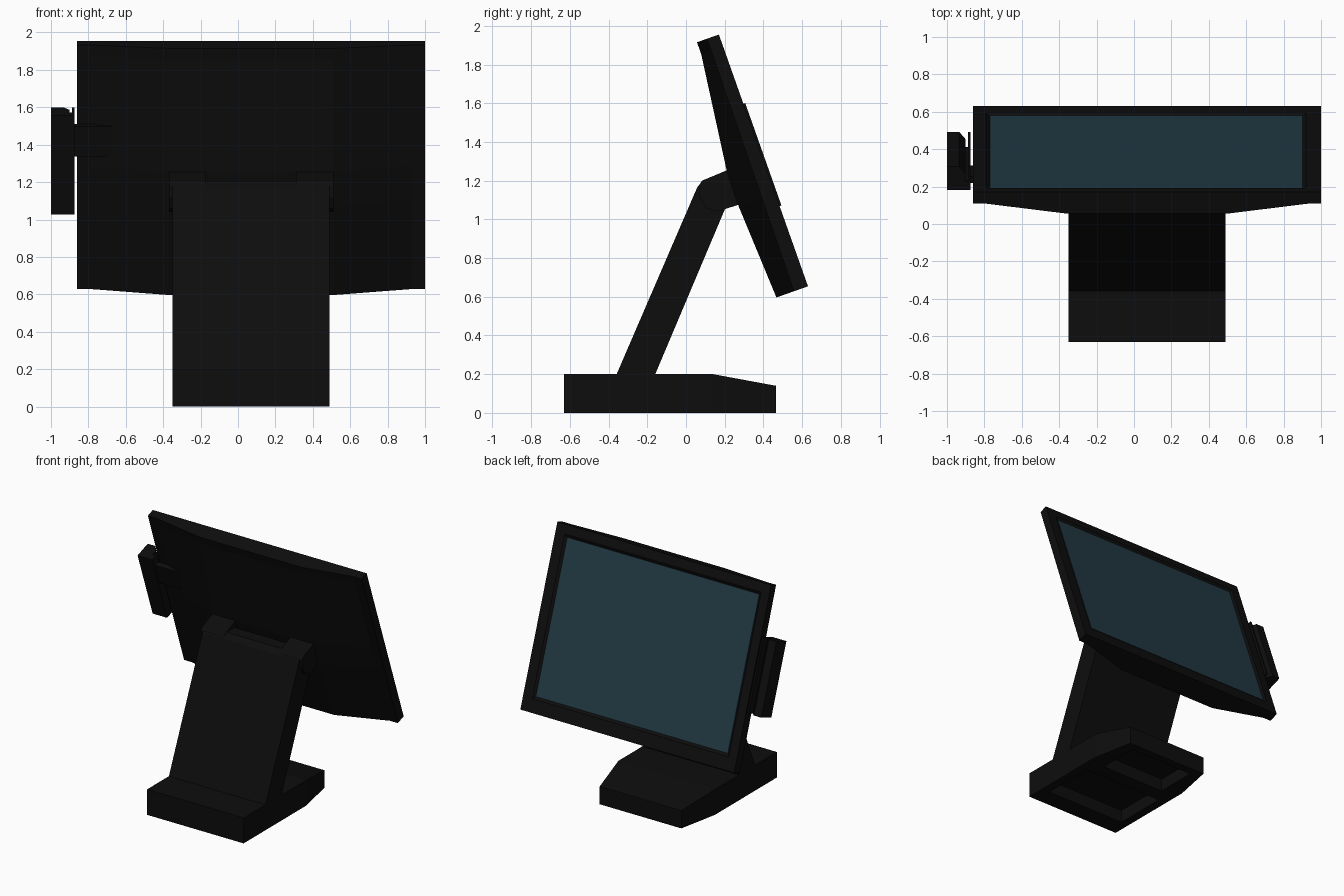
import bpy, bmesh, math
from mathutils import Vector

if "Cube" in bpy.data.objects:
    bpy.data.objects.remove(bpy.data.objects["Cube"])


def material(name, rgb):
    m = bpy.data.materials.new(name)
    m.diffuse_color = (*rgb, 1)
    m.use_nodes = True
    m.node_tree.nodes["Principled BSDF"].inputs["Base Color"].default_value = m.diffuse_color
    return m


BLACK = material("black_plastic", (0.004, 0.004, 0.004))
GLASS = material("screen_glass", (0.016, 0.042, 0.058))


def finish(name, bm, mat):
    bmesh.ops.recalc_face_normals(bm, faces=bm.faces)
    me = bpy.data.meshes.new(name)
    bm.to_mesh(me)
    bm.free()
    me.materials.append(mat)
    ob = bpy.data.objects.new(name, me)
    bpy.context.collection.objects.link(ob)
    return ob


def loft(name, start, end, mat=BLACK):
    """Solid between two matching outlines."""
    bm = bmesh.new()
    a = [bm.verts.new(p) for p in start]
    b = [bm.verts.new(p) for p in end]
    bm.faces.new(a)
    bm.faces.new(b[::-1])
    n = len(a)
    for i in range(n):
        bm.faces.new((a[i], a[(i + 1) % n], b[(i + 1) % n], b[i]))
    return finish(name, bm, mat)


def side_prism(name, yz, x0, x1):
    return loft(name, [(x0, y, z) for y, z in yz], [(x1, y, z) for y, z in yz])


# Tilted monitor frame: s runs down the screen, d runs back from the glass
ANG = math.atan2(0.46, 1.30)
DOWN = Vector((0, math.sin(ANG), -math.cos(ANG)))
BACK = Vector((0, -math.cos(ANG), -math.sin(ANG)))


def P(x, s, d):
    return Vector((x, 0.17, 1.955)) + DOWN * s + BACK * d


def tilted_prism(name, xd, s0, s1, mat=BLACK):
    return loft(name, [P(x, s0, d) for x, d in xd], [P(x, s1, d) for x, d in xd], mat)


def rect(x0, x1, a, b):
    return [(x0, a), (x1, a), (x1, b), (x0, b)]


# Base with narrowed nose and sloped top
X0, X1, MID = -0.35, 0.49, 0.07
bm = bmesh.new()
plan = [(X0, -0.63), (X1, -0.63), (X1, 0.14), (X1 - 0.065, 0.465),
        (X0 + 0.065, 0.465), (X0, 0.14)]
low = [bm.verts.new((x, y, 0)) for x, y in plan]
top = [bm.verts.new((x, y, 0.14 if y > 0.4 else 0.2)) for x, y in plan]
bm.faces.new(low)
bm.faces.new([top[i] for i in (0, 1, 2, 5)])
bm.faces.new([top[i] for i in (2, 3, 4, 5)])
for i in range(6):
    j = (i + 1) % 6
    bm.faces.new((low[i], low[j], top[j], top[i]))
base = finish("base", bm, BLACK)

# Two cable recesses under the base
for y0, y1, half in ((-0.48, -0.05, 0.35), (0.07, 0.40, 0.28)):
    cut = side_prism("recess_cutter", rect(y0, y1, -0.1, 0.1), MID - half, MID + half)
    cut.hide_render = True
    mod = base.modifiers.new("recess", 'BOOLEAN')
    mod.object = cut
    mod.solver = 'EXACT'
    bpy.context.view_layer.objects.active = base
    bpy.ops.object.modifier_apply(modifier=mod.name)
    bpy.data.objects.remove(cut)

# Leaning support arm
side_prism("support_arm", [(-0.38, 0.15), (-0.18, 0.15), (0.20, 1.05), (0.25, 1.10),
                           (0.20, 1.205), (0.10, 1.205), (0.06, 1.17)], X0, X1)

# Hinge knuckles on both sides of the arm
knuckle = [(0.083, 1.20), (0.215, 1.255), (0.33, 1.10), (0.27, 1.075),
           (0.16, 1.04), (0.10, 1.06), (0.07, 1.12), (0.07, 1.18)]
for name, sign in (("hinge_left", -1), ("hinge_right", 1)):
    side_prism(name, knuckle, MID + sign * 0.24, MID + sign * 0.44)

# Monitor housing: bulged back, stepped front opening
H = 1.38
cols = [(-0.86, 0), (-0.79, 0), (-0.37, 1), (0.51, 1), (0.93, 0), (1.0, 0)]
rows = [(0, 0.12), (0.065, 0.12), (0.68, 0.197), (0.87, 0.20), (H, 0.173)]
bm = bmesh.new()
grid = [[bm.verts.new(P(x, s, d if k else 0.065 + 0.012 * s / H)) for x, k in cols]
        for s, d in rows]
for r in range(len(rows) - 1):
    for c in range(len(cols) - 1):
        bm.faces.new((grid[r][c], grid[r][c + 1], grid[r + 1][c + 1], grid[r + 1][c]))


def ring(x0, x1, s0, s1, d):
    return [bm.verts.new(P(x, s, d)) for x, s in rect(x0, x1, s0, s1)]


rings = [ring(-0.86, 1.0, 0, H, 0), ring(-0.79, 0.92, 0.07, 1.28, 0),
         ring(-0.77, 0.90, 0.09, 1.26, 0.014)]
for a, b in zip(rings, rings[1:]):
    for i in range(4):
        j = (i + 1) % 4
        bm.faces.new((a[i], a[j], b[j], b[i]))
bm.faces.new(rings[-1])
f = rings[0]
bm.faces.new([f[0], f[1]] + grid[0][::-1])
bm.faces.new([f[3], f[2]] + grid[-1][::-1])
bm.faces.new([f[0], f[3]] + [row[0] for row in grid][::-1])
bm.faces.new([f[1], f[2]] + [row[-1] for row in grid][::-1])
finish("monitor_housing", bm, BLACK)

# Glass
tilted_prism("screen", rect(-0.77, 0.90, 0.011, 0.016), 0.09, 1.26, GLASS)

# Card reader with swipe slot, and its bracket
tilted_prism("card_reader", [(-1.0, -0.01), (-0.935, -0.01), (-0.902, 0.03), (-0.902, 0.075),
                             (-0.887, 0.075), (-0.887, -0.01), (-0.874, -0.01),
                             (-0.874, 0.123), (-1.0, 0.123)], 0.38, 0.94)
tilted_prism("reader_bracket", rect(-0.88, -0.61, 0.068, 0.106), 0.447, 0.617)
